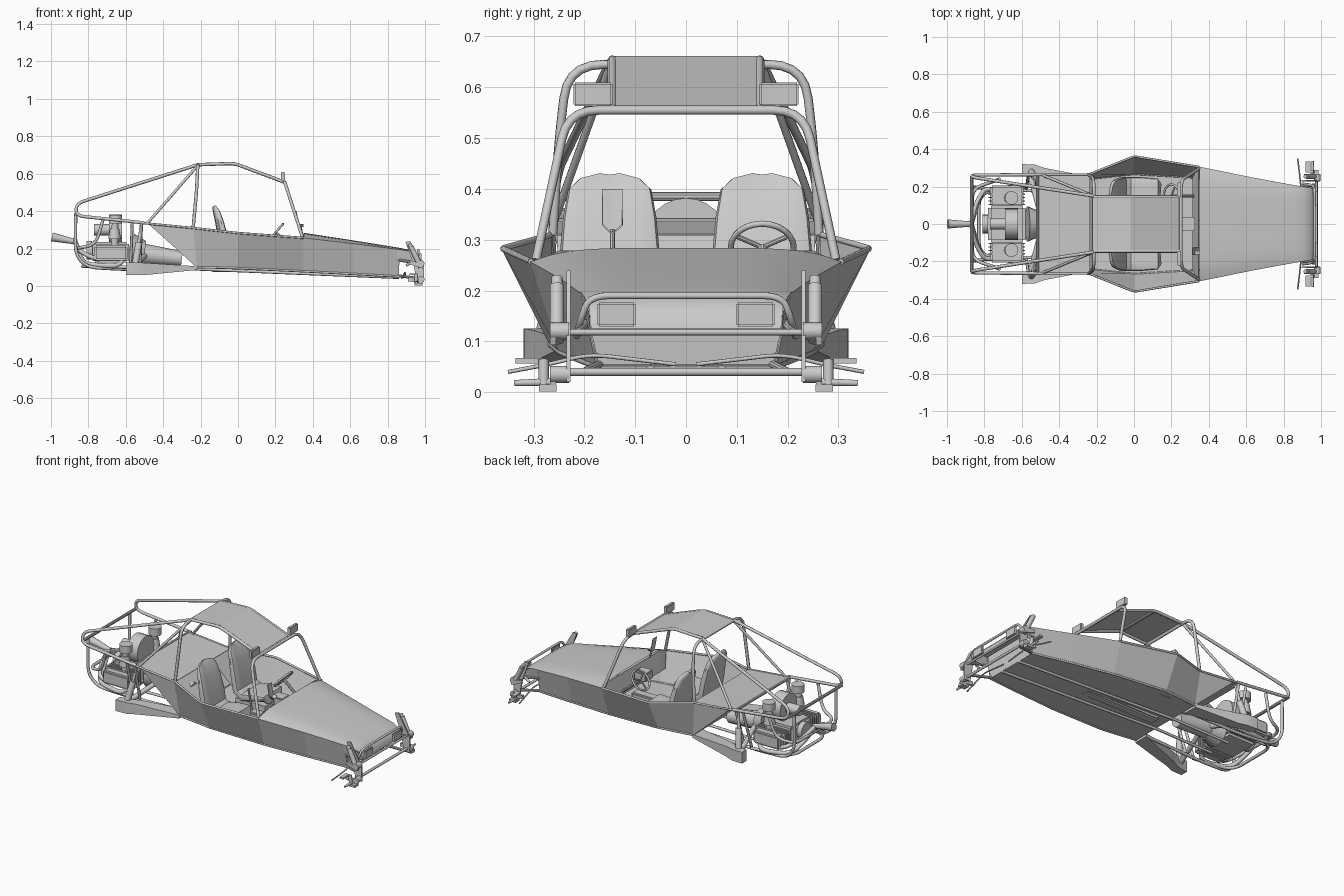
import bpy, bmesh, math
from mathutils import Vector as V, Matrix

if "Cube" in bpy.data.objects:
    bpy.data.objects.remove(bpy.data.objects["Cube"])

def finish(name, bm, mirror=False, thick=0, smooth=35):
    bmesh.ops.recalc_face_normals(bm, faces=bm.faces)
    me = bpy.data.meshes.new(name)
    bm.to_mesh(me); bm.free()
    if not thick:                       # thin sheet panels stay flat shaded
        me.shade_smooth()
        me.set_sharp_from_angle(angle=math.radians(smooth))
    ob = bpy.data.objects.new(name, me)
    bpy.context.collection.objects.link(ob)
    if thick:
        m = ob.modifiers.new("thickness", 'SOLIDIFY'); m.thickness = thick; m.offset = 0
    if mirror:
        m = ob.modifiers.new("mirror", 'MIRROR'); m.use_axis = (False, True, False)
    return ob

def strip(name, rows, mirror=False, thick=0.003, cap=False, closed=False):
    """Skin rows of points with quads."""
    bm = bmesh.new()
    g = [[bm.verts.new(p) for p in r] for r in rows]
    n = len(rows[0])
    for a, b in zip(g, g[1:]):
        for i in range(n if closed else n - 1):
            j = (i + 1) % n
            bm.faces.new((a[i], a[j], b[j], b[i]))
    if cap:
        bm.faces.new(g[0]); bm.faces.new(g[-1])
    return finish(name, bm, mirror, thick)

def box(name, c, s, mirror=False, tilt=0, bevel=0):
    bm = bmesh.new()
    bmesh.ops.create_cube(bm, size=1, matrix=Matrix.Translation(c) @ Matrix.Rotation(tilt, 4, 'Y') @ Matrix.Diagonal((*s, 1)))
    if bevel:
        bmesh.ops.bevel(bm, geom=bm.edges[:], offset=bevel, segments=2, affect='EDGES')
    return finish(name, bm, mirror)

def rod(name, a, b, r1, r2=None, mirror=False, n=16):
    a, b = V(a), V(b)
    bm = bmesh.new()
    mat = Matrix.Translation((a + b) / 2) @ V((0, 0, 1)).rotation_difference(b - a).to_matrix().to_4x4()
    bmesh.ops.create_cone(bm, cap_ends=True, segments=n, radius1=r1, radius2=r1 if r2 is None else r2, depth=(b - a).length, matrix=mat)
    return finish(name, bm, mirror)

def tube(name, pts, r=0.009, bend=0.04, mirror=False, cyclic=False):
    """Bent tube with rounded corners."""
    P = [V(p) for p in pts]
    out = [P[0]]
    for a, b, c in zip(P, P[1:], P[2:]):
        u = b + (a - b).normalized() * min(bend, (a - b).length * .45)
        w = b + (c - b).normalized() * min(bend, (c - b).length * .45)
        for i in range(6):
            t = i / 5
            out.append(u * (1 - t) ** 2 + b * 2 * t * (1 - t) + w * t * t)
    out.append(P[-1])
    cu = bpy.data.curves.new(name, 'CURVE')
    cu.dimensions = '3D'; cu.bevel_depth = r; cu.bevel_resolution = 2; cu.use_fill_caps = True
    for s in ((1, -1) if mirror else (1,)):
        sp = cu.splines.new('POLY')
        sp.points.add(len(out) - 1)
        for q, p in zip(sp.points, out):
            q.co = (p.x, p.y * s, p.z, 1)
        sp.use_cyclic_u = cyclic
    ob = bpy.data.objects.new(name, cu)
    bpy.context.collection.objects.link(ob)

def hoop(name, half, **k):
    """Symmetric tube from one half, listed from +y foot to the centre."""
    tube(name, half + [(x, -y, z) for x, y, z in reversed(half)], **k)

# Body tub: side panels, floor, rear deck and firewall
rim = [(-.24, .265, .31), (0, .362, .283), (.35, .305, .257), (.62, .25, .226), (.86, .205, .195)]
sill = [(-.22, .245, .10), (0, .268, .095), (.35, .247, .078), (.62, .212, .064), (.86, .175, .05)]
strip("side_panel", [rim, sill], True)
strip("rear_side_panel", [[(-.49, .262, .335), (-.24, .265, .31)], [(-.47, .26, .325), (-.22, .245, .10)]], True)
strip("floor", [sill, [(x, -y, z) for x, y, z in sill]])
strip("rear_deck", [[(-.52, s * .262, .337), (-.235, s * .265, .31)] for s in (1, -1)])
strip("firewall", [[(-.47, s * .255, .325), (-.22, s * .245, .10)] for s in (1, -1)])
tube("cockpit_rail", [(-.5, .265, .335)] + rim[:3], bend=.02, r=.006, mirror=True)
tube("floor_rail", [(-.6, .07, .085), (-.22, .07, .09), (.86, .07, .045)], r=.008, mirror=True)
tube("sill_rail", sill, r=.006, bend=.02, mirror=True)

# Hood with a broad flat crown and rolled nose
secs = [(.35, .305, .257, .284), (.6, .254, .228, .246), (.85, .209, .196, .206),
        (.91, .198, .187, .194), (.945, .192, .171, .176), (.965, .188, .15, .152), (.97, .187, .125, .125)]
strip("hood", [[(x, w * t / 8, e + (c - e) * (1 - (abs(t) / 8) ** 5)) for t in range(-8, 9)] for x, w, e, c in secs], thick=0)
strip("nose_bulkhead", [[(.86, s * .19, .19), (.862, s * .188, .125), (.855, s * .172, .055)] for s in (1, -1)])
strip("hood_side_lip", [[(.85, .207, .197), (.91, .198, .187), (.966, .188, .15)],
                        [(.85, .195, .13), (.91, .19, .126), (.966, .187, .125)]], True)
box("headlight", (.974, .137, .153), (.014, .075, .048), True, bevel=.003)

# Dashboard, gauge, steering wheel and controls
strip("dashboard", [[(.345, -.3, .255), (.345, -.25, .278), (.345, .25, .278), (.345, .3, .255)],
                    [(.315, -.25, .17), (.315, -.2, .17), (.315, .2, .17), (.315, .25, .17)]])
box("gauge_box", (.285, 0, .24), (.08, .075, .05), bevel=.005)
ctr, ax = V((.2, .15, .285)), V((-.75, 0, .66))
q = V((0, 0, 1)).rotation_difference(ax)
tube("steering_wheel", [ctr + q @ V((.062 * math.cos(i * math.pi / 12), .062 * math.sin(i * math.pi / 12), 0)) for i in range(24)], r=.006, bend=.004, cyclic=True)
for i in range(3):
    a = i * math.tau / 3 + math.pi
    rod("wheel_spoke", ctr, ctr + q @ V((.06 * math.cos(a), .06 * math.sin(a), 0)), .005, n=8)
rod("steering_column", ctr, (.34, .15, .17), .009, n=10)
rod("gear_lever", (.1, 0, .09), (.07, 0, .25), .006, n=8)
box("tunnel", (.1, 0, .1), (.5, .06, .05), bevel=.008)
strip("cowl_plate", [[(.312, y, .4), (.325, y, .33 if abs(y + .145) > .015 else .315), (.35, y, .33 if abs(y + .145) > .015 else .315)]
                     for y in (-.165, -.15, -.14, -.125)])
rod("cowl_plate_stem", (.345, -.145, .27), (.335, -.145, .32), .005, n=8)

# Seats: rounded cross-sections swept along the seat profile
prof = [(.13, .14, .07, .012), (.125, .165, .093, .022), (.05, .155, .1, .028), (-.02, .14, .1, .03), (-.065, .17, .1, .028),
        (-.08, .25, .1, .027), (-.1, .34, .092, .022), (-.117, .395, .082, .017), (-.126, .415, .06, .011), (-.131, .426, .02, .006)]
def sgnpow(v, p): return math.copysign(abs(v) ** p, v)
rows = []
for i, (x, z, w, t) in enumerate(prof):
    p0, p1 = prof[max(i - 1, 0)], prof[min(i + 1, len(prof) - 1)]
    d = V((p1[0] - p0[0], p1[1] - p0[1])).normalized()
    ring = []
    for k in range(16):
        a = k * math.tau / 16
        c, s = sgnpow(math.cos(a), .6), sgnpow(math.sin(a), .6)
        off = t * s + .01 * c * c
        ring.append((x + d.y * off, .15 + w * c, z - d.x * off))
    rows.append(ring)
strip("seat", rows, True, 0, True, True)
box("seat_mount", (.03, .15, .11), (.2, .15, .035), True)

# Roll cage
hoop("main_hoop", [(-.24, .262, .31), (-.222, .25, .5), (-.215, .232, .645)], bend=.07)
hoop("windscreen_hoop", [(.345, .295, .26), (.25, .232, .555)], bend=.06)
tube("roof_rail", [(-.215, .145, .648), (-.02, .145, .655), (.245, .145, .556)], bend=.03, mirror=True)
rod("roof_cross_tube", (-.02, -.145, .65), (-.02, .145, .65), .008, n=10)
strip("roof_panel", [[(-.215, s * .14, .652), (-.02, s * .14, .66), (.24, s * .14, .562)] for s in (1, -1)])
box("roof_light", (.24, .183, .586), (.02, .076, .046), True, bevel=.003)
tube("rear_stay", [(-.215, .15, .648), (-.865, .25, .44), (-.865, .262, .375), (-.5, .264, .337)], bend=.045, mirror=True)
tube("diagonal_brace", [(-.217, .15, .642), (-.485, .26, .335)], r=.008, mirror=True)
rod("rear_cross_tube", (-.868, -.255, .385), (-.868, .255, .385), .009, n=10)
tube("engine_cage", [(-.868, .2, .385), (-.87, .2, .17), (-.81, .19, .1), (-.6, .18, .088), (-.22, .17, .095)], mirror=True, bend=.06)
hoop("rear_bumper", [(-.72, .24, .36), (-.76, .225, .22), (-.865, .19, .2)], bend=.06)
hoop("lower_engine_hoop", [(-.58, .2, .1), (-.83, .17, .105)], bend=.08)
for x in (-.565, -.515):
    tube("rear_upright", [(x, .262, .345), (x - .01, .19, .1)], r=.008, mirror=True)
rod("rear_frame_cross", (-.515, -.26, .335), (-.515, .26, .335), .008, n=8)

# Engine, gearbox, carburettors and exhaust
box("engine_block", (-.68, 0, .18), (.2, .2, .11), bevel=.015)
box("cylinder_head", (-.68, .15, .175), (.18, .11, .08), True, bevel=.01)
for i in range(4):
    box("cooling_fin", (-.68, .105 + .018 * i, .178), (.195, .006, .09), True)
rod("fan_housing", (-.69, 0, .3), (-.62, 0, .3), .082, n=24)
rod("fan_pulley", (-.77, 0, .3), (-.69, 0, .3), .03)
rod("crank_pulley", (-.81, 0, .19), (-.78, 0, .19), .05, n=20)
rod("bell_housing", (-.57, 0, .185), (-.5, 0, .175), .095, .065, n=20)
rod("gearbox", (-.5, 0, .17), (-.3, 0, .145), .055, .04)
rod("drive_shaft", (-.5, .05, .16), (-.56, .28, .1), .014, mirror=True)
rod("intake_manifold", (-.66, .14, .2), (-.66, .14, .27), .02, mirror=True)
rod("carburettor", (-.66, .14, .25), (-.66, .14, .31), .034, .024, mirror=True)
rod("air_filter", (-.655, .14, .335), (-.655, .14, .38), .036, mirror=True, n=20)
rod("filter_neck", (-.66, .14, .3), (-.655, .14, .34), .018, mirror=True)
tube("exhaust_pipe", [(-.62, .18, .13), (-.65, .2, .105), (-.82, .17, .115), (-.85, .07, .17), (-.87, 0, .235)], r=.013, mirror=True, bend=.06)
tube("exhaust_pipe_inner", [(-.74, .18, .14), (-.8, .19, .16), (-.85, .1, .19), (-.87, 0, .235)], r=.012, mirror=True)
rod("exhaust_tip", (-.86, 0, .234), (-.995, 0, .262), .013, .024)

# Rear trailing arms and dampers
arm = [(-.22, .16, .25, .085, .105), (-.48, .24, .3, .06, .122), (-.53, .265, .318, .057, .125), (-.6, .275, .32, .057, .125)]
strip("trailing_arm", [[(x, a, z0), (x, b, z0), (x, b, z1), (x, a, z1)] for x, a, b, z0, z1 in arm], True, 0, True, True)
rod("rear_damper", (-.55, .28, .11), (-.53, .25, .23), .018, mirror=True)
rod("rear_damper_rod", (-.53, .25, .23), (-.515, .235, .335), .009, mirror=True)

# Front axle beams, bumper hoop, dampers and spindles
for z, r in ((.04, .008), (.118, .006)):
    rod("front_beam", (.975, -.25, z), (.975, .25, z), r)
hoop("front_bumper_hoop", [(.9, .215, .11), (.955, .208, .14), (.965, .19, .19)], r=.007, bend=.04)
strip("damper_tower", [[(.895, y, .235), (.92, y, .24), (.995, y, .11), (.995, y, .02), (.955, y, .02), (.94, y, .11)] for y in (.227, .235)], True, 0, True, True)
rod("front_damper", (.978, .254, .1), (.925, .254, .21), .014, mirror=True)
rod("damper_rod", (.925, .254, .21), (.915, .254, .225), .011, mirror=True)
for x, z in ((.98, .12), (.98, .035)):
    rod("beam_end", (x, .23, z), (x, .268, z), .017, mirror=True)
box("suspension_arm_upper", (.955, .262, .115), (.075, .012, .022), True, tilt=.3)
box("suspension_arm_lower", (.95, .262, .03), (.08, .012, .022), True, tilt=.15)
rod("king_pin", (.955, .28, .012), (.95, .28, .065), .01, mirror=True)
rod("spindle", (.955, .265, .02), (.955, .338, .018), .008, .006, mirror=True)
box("spindle_foot", (.965, .272, .008), (.045, .035, .014), True)
tube("tie_rod", [(.895, .02, .055), (.893, .19, .075), (.885, .27, .055), (.875, .35, .04)], r=.004, mirror=True)
box("steering_arm", (.93, .305, .062), (.025, .06, .01), True)
rod("lower_frame_tube", (.85, .17, .055), (.968, .2, .04), .008, mirror=True, n=10)
rod("upper_frame_tube", (.85, .19, .14), (.968, .21, .12), .008, mirror=True, n=10)
